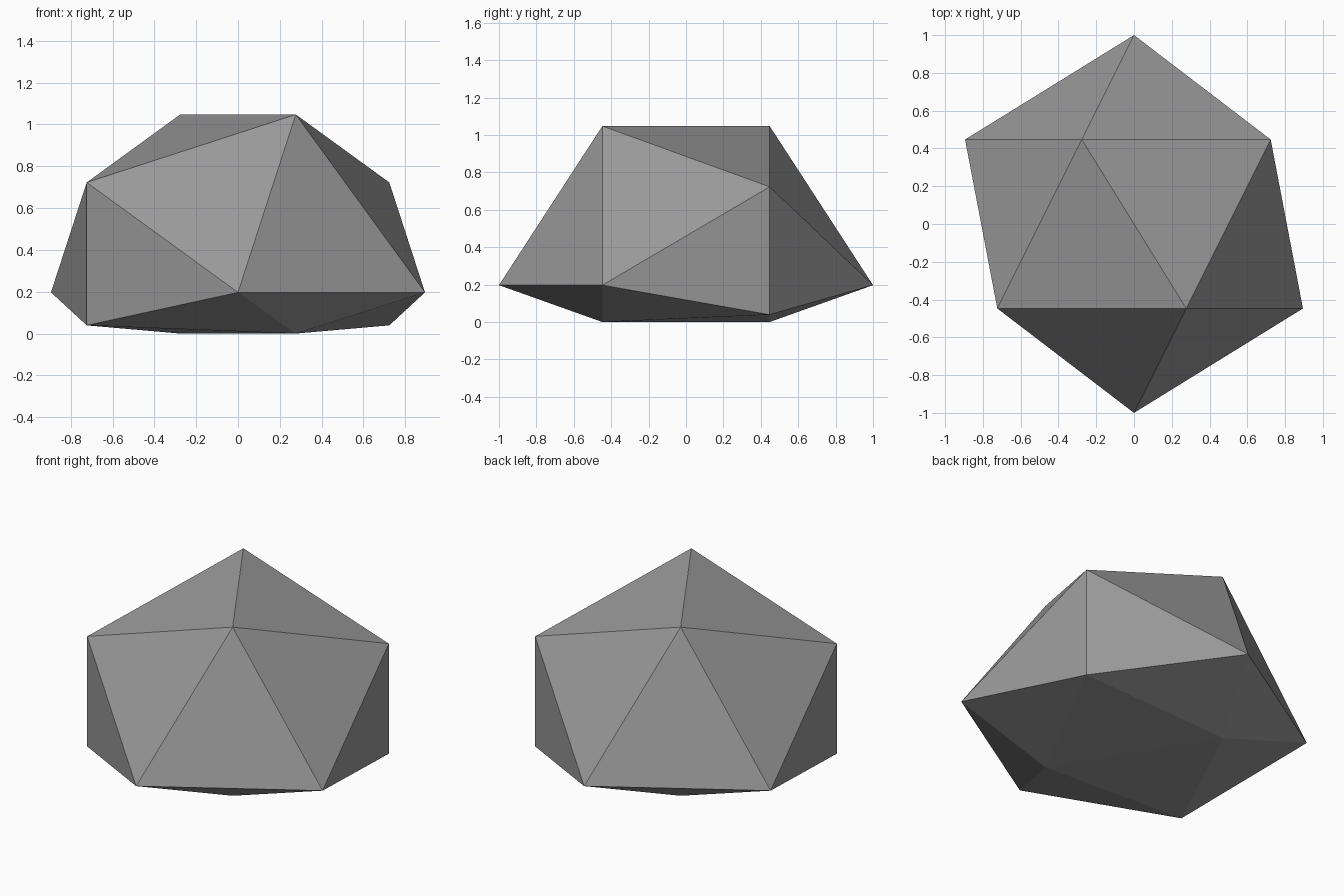
import bpy
import bmesh
import math
from mathutils import Matrix

if "Cube" in bpy.data.objects:
    bpy.data.objects.remove(bpy.data.objects["Cube"])

# Stone material
stone = bpy.data.materials.new("stone grey")
stone.diffuse_color = (0.32, 0.32, 0.32, 1)
stone.use_nodes = True
stone.node_tree.nodes["Principled BSDF"].inputs["Base Color"].default_value = stone.diffuse_color

# Rock: an icosahedron laid on its side, points along y
bm = bmesh.new()
bmesh.ops.create_icosphere(bm, subdivisions=1, radius=1.0)
bmesh.ops.rotate(bm, verts=bm.verts, cent=(0, 0, 0),
                 matrix=Matrix.Rotation(math.radians(90), 3, 'X'))

# Flatten the underside: lower points are pressed progressively harder
for v in bm.verts:
    if v.co.z < -0.7:
        v.co.z = -0.197
    elif v.co.z < -0.1:
        v.co.z *= 0.3

# Stand it on the ground
low = min(v.co.z for v in bm.verts)
bmesh.ops.translate(bm, verts=bm.verts, vec=(0, 0, -low))
bmesh.ops.recalc_face_normals(bm, faces=bm.faces)

mesh = bpy.data.meshes.new("rock")
bm.to_mesh(mesh)
bm.free()
mesh.materials.append(stone)
rock = bpy.data.objects.new("rock", mesh)
bpy.context.collection.objects.link(rock)
